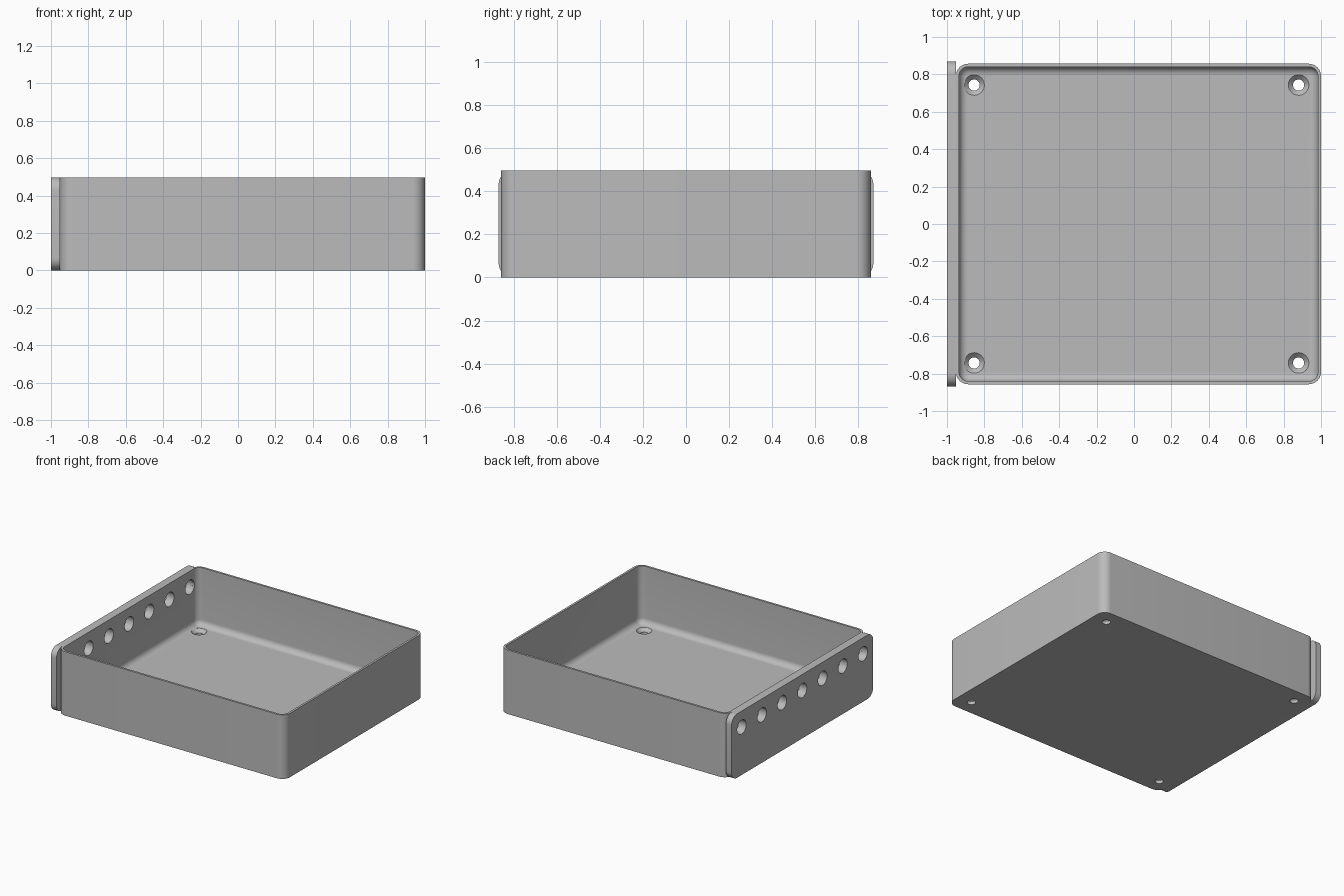
import bpy, bmesh
from math import pi, sin, cos
from mathutils import Matrix, Vector

old = bpy.data.objects.get("Cube")
if old:
    bpy.data.objects.remove(old, do_unlink=True)

grey = bpy.data.materials.new("light_grey")
grey.use_nodes = True
grey.diffuse_color = (0.5, 0.5, 0.5, 1)
grey.node_tree.nodes["Principled BSDF"].inputs["Base Color"].default_value = (0.5, 0.5, 0.5, 1)

HEIGHT = 0.497
FLOOR = 0.05
WALL = 0.0166
FILLET = 0.045
X0, X1, Y = -0.952, 1.0, 0.857      # tray extents
PLATE_Y = 0.869


def rounded(hx, hy, r, z, steps=10):
    """Ring of a rounded rectangle."""
    ring = []
    for k, (sx, sy) in enumerate(((1, 1), (-1, 1), (-1, -1), (1, -1))):
        for i in range(steps + 1):
            a = (k + i / steps) * pi / 2
            ring.append(Vector((sx * (hx - r) + r * cos(a), sy * (hy - r) + r * sin(a), z)))
    return ring


def circle(r, z, n=32):
    return [Vector((r * cos(2 * pi * i / n), r * sin(2 * pi * i / n), z)) for i in range(n)]


def loft(name, rings, matrix):
    """Solid through a stack of rings, capped at both ends."""
    bm = bmesh.new()
    loops = [[bm.verts.new(matrix @ p) for p in ring] for ring in rings]
    n = len(loops[0])
    for a, b in zip(loops, loops[1:]):
        for i in range(n):
            j = (i + 1) % n
            bm.faces.new((a[i], a[j], b[j], b[i]))
    bm.faces.new(loops[0][::-1])
    bm.faces.new(loops[-1])
    bmesh.ops.recalc_face_normals(bm, faces=bm.faces)
    mesh = bpy.data.meshes.new(name)
    bm.to_mesh(mesh)
    bm.free()
    mesh.materials.append(grey)
    obj = bpy.data.objects.new(name, mesh)
    bpy.context.collection.objects.link(obj)
    return obj


def activate(obj):
    bpy.ops.object.select_all(action='DESELECT')
    obj.select_set(True)
    bpy.context.view_layer.objects.active = obj


def cut(obj, cutter):
    mod = obj.modifiers.new("cut", 'BOOLEAN')
    mod.operation = 'DIFFERENCE'
    mod.solver = 'EXACT'
    mod.object = cutter
    activate(obj)
    bpy.ops.object.modifier_apply(modifier=mod.name)


# Open tray: rounded block with a filleted cavity
cx, hx = (X0 + X1) / 2, (X1 - X0) / 2
at_tray = Matrix.Translation((cx, 0, 0))
tray = loft("tray", [rounded(hx, Y, 0.066, z) for z in (0, HEIGHT)], at_tray)

cavity_rings = []
for i in range(9):
    a = i / 8 * pi / 2
    inset = FILLET * (1 - sin(a))
    cavity_rings.append(rounded(hx - WALL - inset, Y - WALL - inset, 0.05 - inset,
                                FLOOR + FILLET * (1 - cos(a))))
cavity_rings.append(rounded(hx - WALL, Y - WALL, 0.05, HEIGHT + 0.1))
cutters = [loft("cavity_cutter", cavity_rings, at_tray)]
cut(tray, cutters[0])

# Countersunk screw holes in the floor corners
for x in (-0.855, 0.88):
    for y in (-0.743, 0.743):
        rings = [circle(0.03, -0.05), circle(0.03, FLOOR - 0.025),
                 circle(0.055, FLOOR), circle(0.055, FLOOR + 0.002)]
        cutter = loft("screw_cutter", rings, Matrix.Translation((x, y, 0)))
        cutters.append(cutter)
        cut(tray, cutter)

# Mounting plate on the side, rounded in its own plane
turn = Matrix.Rotation(pi / 2, 4, 'Y')
at_plate = Matrix.Translation((-1, 0, HEIGHT / 2)) @ turn
plate = loft("mounting_plate",
             [rounded(HEIGHT / 2, PLATE_Y, 0.066, d) for d in (0, 1 + X0)], at_plate)

# Row of seven pin holes through plate and tray wall
for i in range(-3, 4):
    place = Matrix.Translation((-1, i * 0.2483, 0.372)) @ turn
    cutter = loft("pin_cutter", [circle(0.055, d) for d in (-0.05, 0.1)], place)
    cutters.append(cutter)
    for part in (plate, tray):
        cut(part, cutter)

for cutter in cutters:
    bpy.data.objects.remove(cutter, do_unlink=True)
for part in (tray, plate):
    activate(part)
    bpy.ops.object.shade_smooth_by_angle(angle=pi / 6)
